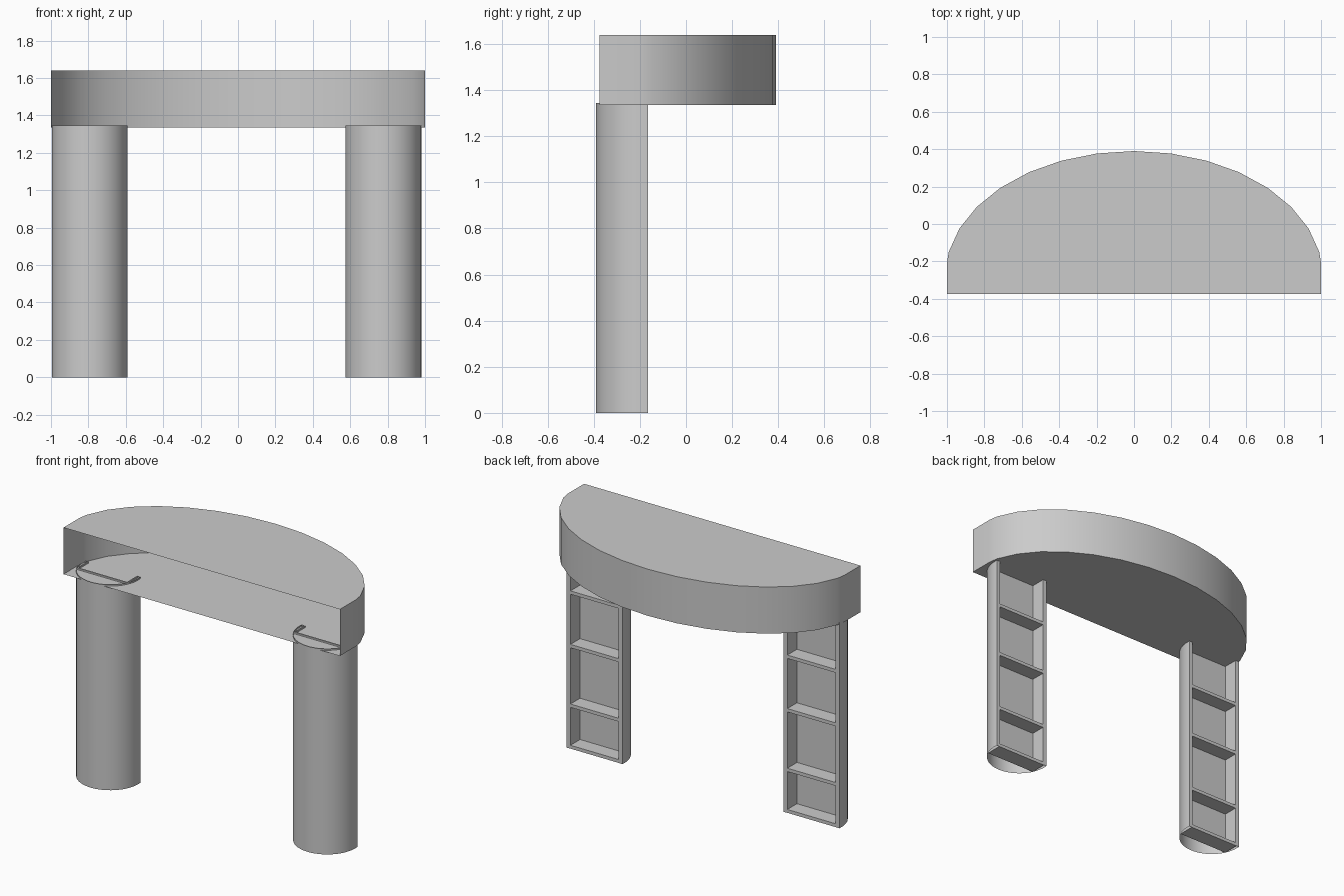
import bpy
import bmesh
from math import sin, cos, radians

if "Cube" in bpy.data.objects:
    bpy.data.objects.remove(bpy.data.objects["Cube"])

grey = bpy.data.materials.new("plain grey")
grey.use_nodes = True
grey.diffuse_color = (0.6, 0.6, 0.6, 1)
grey.node_tree.nodes["Principled BSDF"].inputs["Base Color"].default_value = grey.diffuse_color


def finish(name, bm):
    mesh = bpy.data.meshes.new(name)
    bm.to_mesh(mesh)
    bm.free()
    mesh.materials.append(grey)
    obj = bpy.data.objects.new(name, mesh)
    bpy.context.collection.objects.link(obj)
    bpy.ops.object.select_all(action="DESELECT")
    obj.select_set(True)
    bpy.context.view_layer.objects.active = obj
    bpy.ops.object.shade_smooth_by_angle(angle=radians(30))
    return obj


def sheet(name, path, z0, z1, capped=False):
    """Upright thin wall along an open path, with optional flat lid and floor."""
    bm = bmesh.new()
    low = [bm.verts.new((x, y, z0)) for x, y in path]
    high = [bm.verts.new((x, y, z1)) for x, y in path]
    for i in range(len(path) - 1):
        bm.faces.new((low[i], low[i + 1], high[i + 1], high[i]))
    if capped:
        bm.faces.new(high)
        bm.faces.new(low[::-1])
    return finish(name, bm)


def box(name, x0, x1, y0, y1, z0, z1):
    bm = bmesh.new()
    bmesh.ops.create_cube(bm, size=1)
    for v in bm.verts:
        v.co.x = x0 if v.co.x < 0 else x1
        v.co.y = y0 if v.co.y < 0 else y1
        v.co.z = z0 if v.co.z < 0 else z1
    return finish(name, bm)


# Desk top: half-oval hollow slab, open along its straight front
STEPS = 16
oval = [(1.01 * cos(radians(180 * i / STEPS)), -0.28 + 0.67 * sin(radians(180 * i / STEPS)))
        for i in range(1, STEPS)]
outline = [(1, -0.375), (1, -0.21)] + oval + [(-1, -0.21), (-1, -0.375)]
sheet("desk_top", outline, 1.335, 1.64, capped=True)

# Legs: rounded front shell with an open shelf case behind it
LEG_TOP = 1.345
RADIUS = 0.2025
CENTRE_Y = -0.1875
BACK = -0.165
INNER = 0.175
PANEL = -0.265
SHELVES = (0, 0.27, 0.66, 1.01)

for side, cx in (("left", 0.7775), ("right", -0.7925)):
    arc = []
    for i in range(33):
        a = radians(173.6 + 192.8 * i / 32)
        arc.append((cx + RADIUS * cos(a), CENTRE_Y + RADIUS * sin(a)))
    shell = [(cx - INNER, BACK)] + arc + [(cx + INNER, BACK)]
    sheet(side + "_leg_shell", shell, 0, LEG_TOP)

    box(side + "_leg_back_panel", cx - INNER, cx + INNER, PANEL - 0.01, PANEL, 0, LEG_TOP)
    for s in (-1, 1):
        xs = sorted((cx + s * INNER, cx + s * (INNER + 0.007)))
        box(side + "_leg_case_side", xs[0], xs[1], PANEL - 0.01, BACK - 0.001, 0, LEG_TOP)
    for z in SHELVES:
        box(side + "_leg_shelf", cx - INNER, cx + INNER, PANEL, BACK - 0.001, z, z + 0.022)
